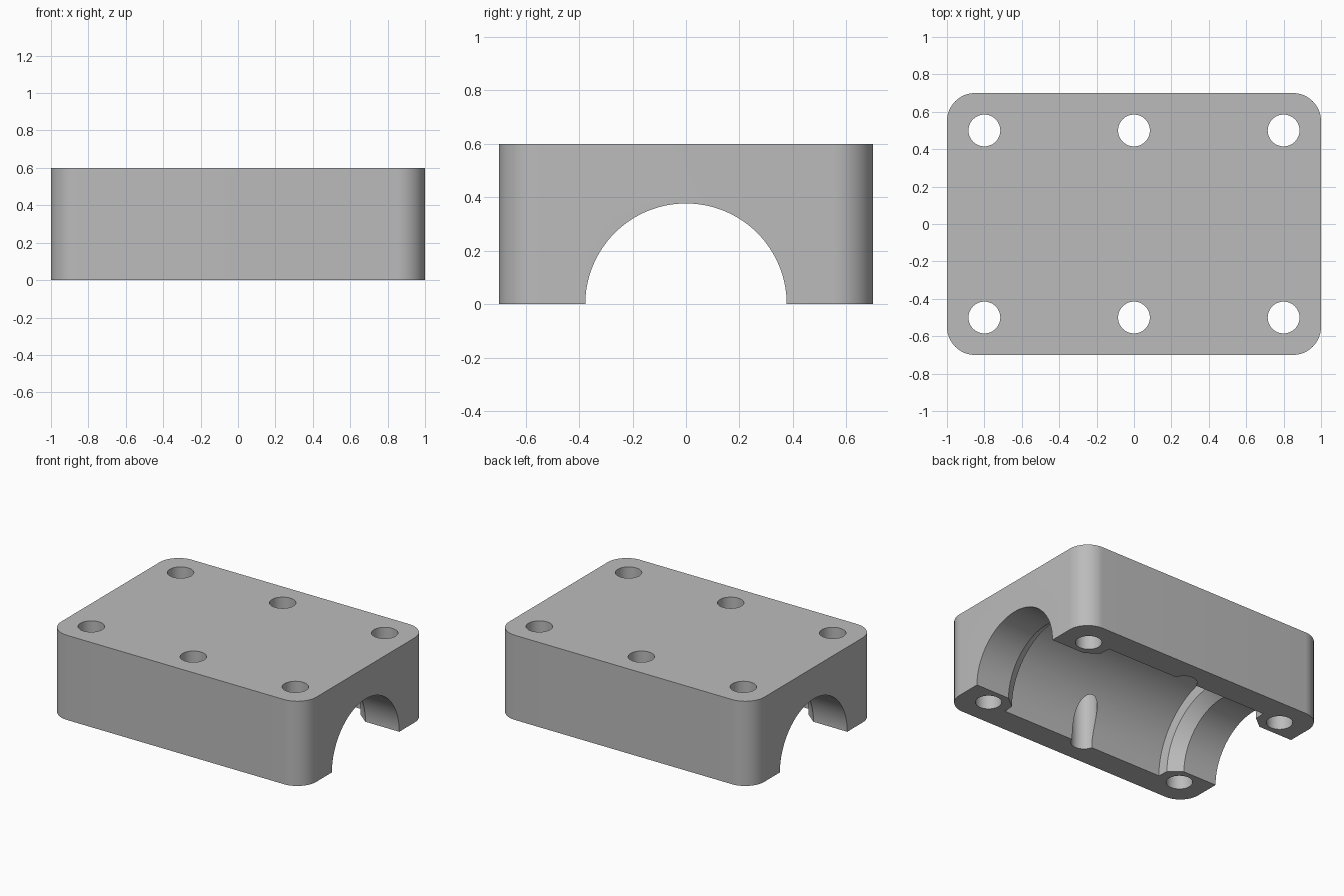
import bpy, bmesh, math
from mathutils import Matrix

cube = bpy.data.objects.get("Cube")
if cube:
    bpy.data.objects.remove(cube, do_unlink=True)

LENGTH, WIDTH, HEIGHT, CORNER = 2.0, 1.4, 0.6, 0.15

grey = bpy.data.materials.new("plain grey")
grey.use_nodes = True
colour = (0.5, 0.5, 0.5, 1)
grey.diffuse_color = colour
grey.node_tree.nodes["Principled BSDF"].inputs["Base Color"].default_value = colour


def make_object(name, bm):
    bmesh.ops.recalc_face_normals(bm, faces=bm.faces)
    mesh = bpy.data.meshes.new(name)
    bm.to_mesh(mesh)
    bm.free()
    mesh.materials.append(grey)
    obj = bpy.data.objects.new(name, mesh)
    bpy.context.collection.objects.link(obj)
    return obj


def cut(target, cutter):
    bpy.context.view_layer.objects.active = target
    mod = target.modifiers.new("cut", "BOOLEAN")
    mod.operation, mod.solver, mod.object = "DIFFERENCE", "EXACT", cutter
    bpy.ops.object.modifier_apply(modifier=mod.name)
    bpy.data.objects.remove(cutter, do_unlink=True)


# Block with rounded vertical corners
bm = bmesh.new()
bmesh.ops.create_cube(bm, size=1, matrix=Matrix.Translation((0, 0, HEIGHT / 2))
                      @ Matrix.Diagonal((LENGTH, WIDTH, HEIGHT, 1)))
uprights = [e for e in bm.edges if abs(e.verts[0].co.z - e.verts[1].co.z) > 0.1]
bmesh.ops.bevel(bm, geom=uprights, offset=CORNER, segments=16, profile=0.5, affect="EDGES")
block = make_object("bearing_cap", bm)

# Stepped bore: wide chamber, end shoulders, chamfers, narrow mouths
half = [(1.1, 0.377), (0.735, 0.377), (0.65, 0.445), (0.645, 0.52)]
profile = half + [(-x, r) for x, r in reversed(half)]
profile = [(1.1, 0)] + profile + [(-1.1, 0)]
bm = bmesh.new()
points = [bm.verts.new((x, 0, r)) for x, r in profile]
edges = [bm.edges.new(pair) for pair in zip(points, points[1:])]
bmesh.ops.spin(bm, geom=points + edges, cent=(0, 0, 0), axis=(1, 0, 0),
               angle=math.tau, steps=128)
bmesh.ops.remove_doubles(bm, verts=bm.verts, dist=0.0001)
cut(block, make_object("bore_cutter", bm))

# Six bolt holes, the middle pair breaking into the chamber
bm = bmesh.new()
for x in (-0.8, 0, 0.8):
    for y in (-0.5, 0.5):
        bmesh.ops.create_cone(bm, cap_ends=True, segments=48, radius1=0.085,
                              radius2=0.085, depth=2, matrix=Matrix.Translation((x, y, 0)))
cut(block, make_object("bolt_hole_cutter", bm))

# Smooth curved walls, sharp rims
bpy.ops.object.select_all(action="DESELECT")
block.select_set(True)
bpy.context.view_layer.objects.active = block
bpy.ops.object.shade_smooth_by_angle(angle=math.radians(25))
